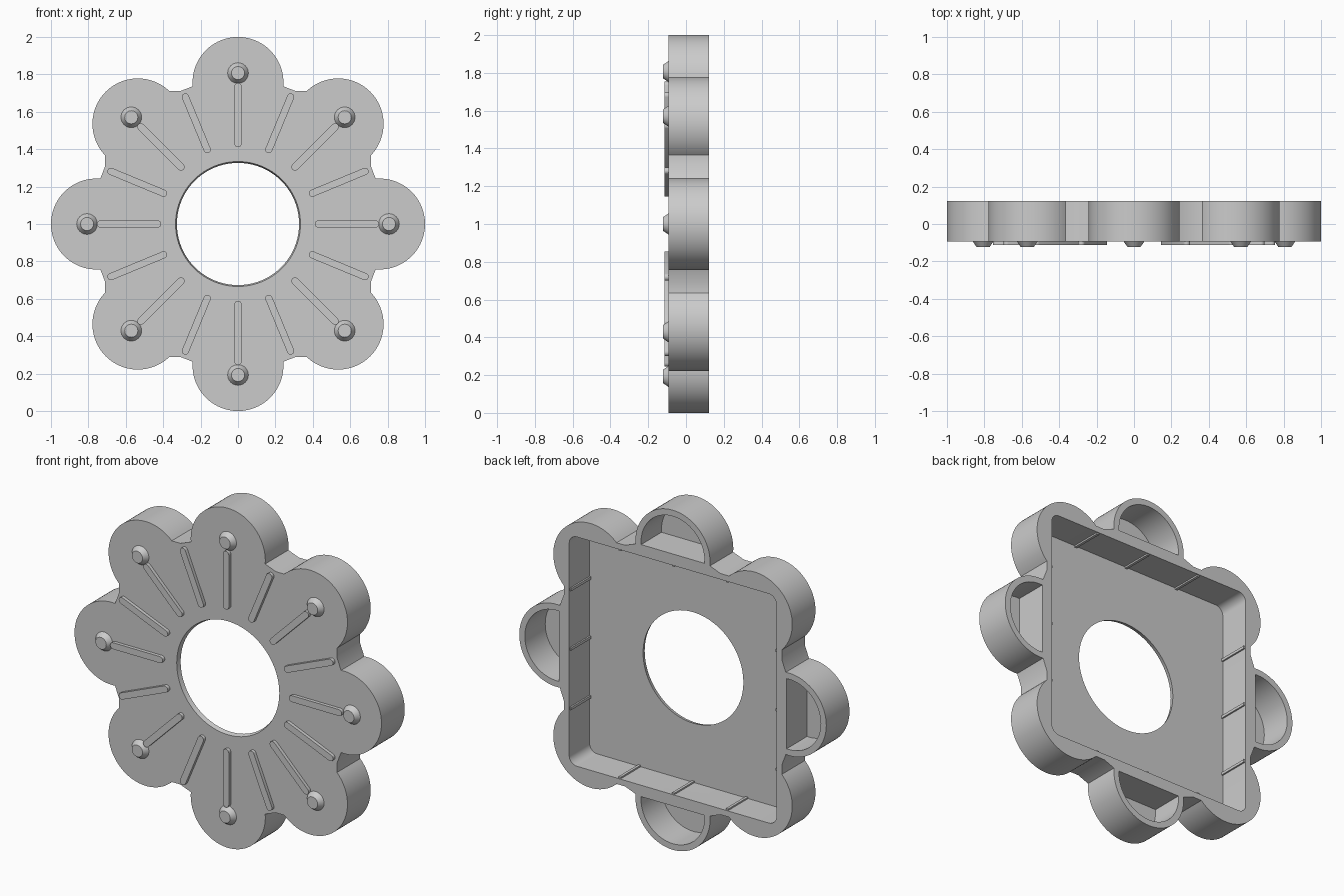
import bpy, bmesh
from math import cos, sin, pi, radians, acos, sqrt

if "Cube" in bpy.data.objects:
    bpy.data.objects.remove(bpy.data.objects["Cube"])

FRONT, BACK, FLOOR = -0.093, 0.123, -0.067   # y of front face, rim, pocket floor
LOBE_D, LOBE_R = 0.757, 0.243                # lobe centre distance and radius


def arc(cx, cz, r, a0, a1, n):
    """n + 1 points along an arc, angles in degrees."""
    return [(cx + r * cos(radians(a0 + (a1 - a0) * i / n)),
             cz + r * sin(radians(a0 + (a1 - a0) * i / n))) for i in range(n + 1)]


def circle(cx, cz, r, n):
    return arc(cx, cz, r, 0, 360, n)[:-1]


def turn(pts, deg):
    c, s = cos(radians(deg)), sin(radians(deg))
    return [(x * c - z * s, x * s + z * c) for x, z in pts]


def prisms(name, pairs, y0, y1):
    """One object of closed prisms; each pair is (loop at y0, loop at y1)."""
    bm = bmesh.new()
    for l0, l1 in pairs:
        a = [bm.verts.new((x, y0, z + 1)) for x, z in l0]
        b = [bm.verts.new((x, y1, z + 1)) for x, z in l1]
        bm.faces.new(a)
        bm.faces.new(b[::-1])
        for i in range(len(a)):
            j = (i + 1) % len(a)
            bm.faces.new((a[j], a[i], b[i], b[j]))
    bmesh.ops.recalc_face_normals(bm, faces=bm.faces)
    me = bpy.data.meshes.new(name)
    bm.to_mesh(me)
    bm.free()
    ob = bpy.data.objects.new(name, me)
    bpy.context.collection.objects.link(ob)
    return ob


def activate(ob):
    bpy.ops.object.select_all(action='DESELECT')
    ob.select_set(True)
    bpy.context.view_layer.objects.active = ob


def cut(ob, cutter):
    activate(ob)
    m = ob.modifiers.new("cut", 'BOOLEAN')
    m.operation, m.solver, m.object = 'DIFFERENCE', 'EXACT', cutter
    bpy.ops.object.modifier_apply(modifier=m.name)
    bpy.data.objects.remove(cutter)


# Flower outline: eight lobes around a square body merged with a disc
outline = []
k = LOBE_D * cos(pi / 4)
for q in range(4):
    quarter = arc(LOBE_D, 0, LOBE_R, -94.9, 94.9, 44)
    quarter.append((0.71, 0.311))
    quarter += arc(k, k, LOBE_R, 45 - 89.05, 45 + 89.05, 42)
    quarter.append((0.311, 0.71))
    outline += turn(quarter, 90 * q)
body = prisms("flower_body", [(outline, outline)], FRONT, BACK)

# Rear pockets: rounded square plus a D-shaped recess in each axis lobe
P, R = 0.675, 0.05
pocket = []
for q in range(4):
    pocket += turn(arc(P - R, P - R, R, 0, 90, 8), 90 * q)
r_in, chord = 0.207, 0.742
a = math_a = 180 - acos((LOBE_D - chord) / r_in) * 180 / pi
recess = arc(LOBE_D, 0, r_in, -a, a, 36)
loops = [pocket] + [turn(recess, 90 * q) for q in range(4)]
cut(body, prisms("pocket_cutter", [(l, l) for l in loops], FLOOR, BACK + 0.1))

# Central opening, slightly flared to the front
cut(body, prisms("hole_cutter", [(circle(0, 0, 0.337, 96), circle(0, 0, 0.318, 96))],
                 FRONT - 0.01, FLOOR + 0.03))

# Radial ridges with rounded ends
w = 0.019
ridge = arc(0.735, 0, w, -90, 90, 8) + arc(0.43, 0, w, 90, 270, 8)
ridges = prisms("radial_ridges", [(turn(ridge, 22.5 * i),) * 2 for i in range(16)],
                -0.113, FRONT + 0.01)

# Tapered studs on the lobes
studs = prisms("lobe_studs",
               [(turn(circle(0.807, 0, 0.035, 32), 45 * i),
                 turn(circle(0.807, 0, 0.056, 32), 45 * i)) for i in range(8)],
               BACK * -1, FRONT + 0.001)

# Thin grip ribs on the pocket walls
ribs = []
for q in range(4):
    for t in (-0.35, 0, 0.35):
        rib = [(P - 0.009, t - 0.008), (P + 0.01, t - 0.008),
               (P + 0.01, t + 0.008), (P - 0.009, t + 0.008)]
        ribs.append((turn(rib, 90 * q),) * 2)
grip = prisms("pocket_ribs", ribs, FLOOR - 0.005, BACK - 0.006)

for ob in (body, ridges, studs):
    activate(ob)
    bpy.ops.object.shade_smooth_by_angle(angle=radians(25))
